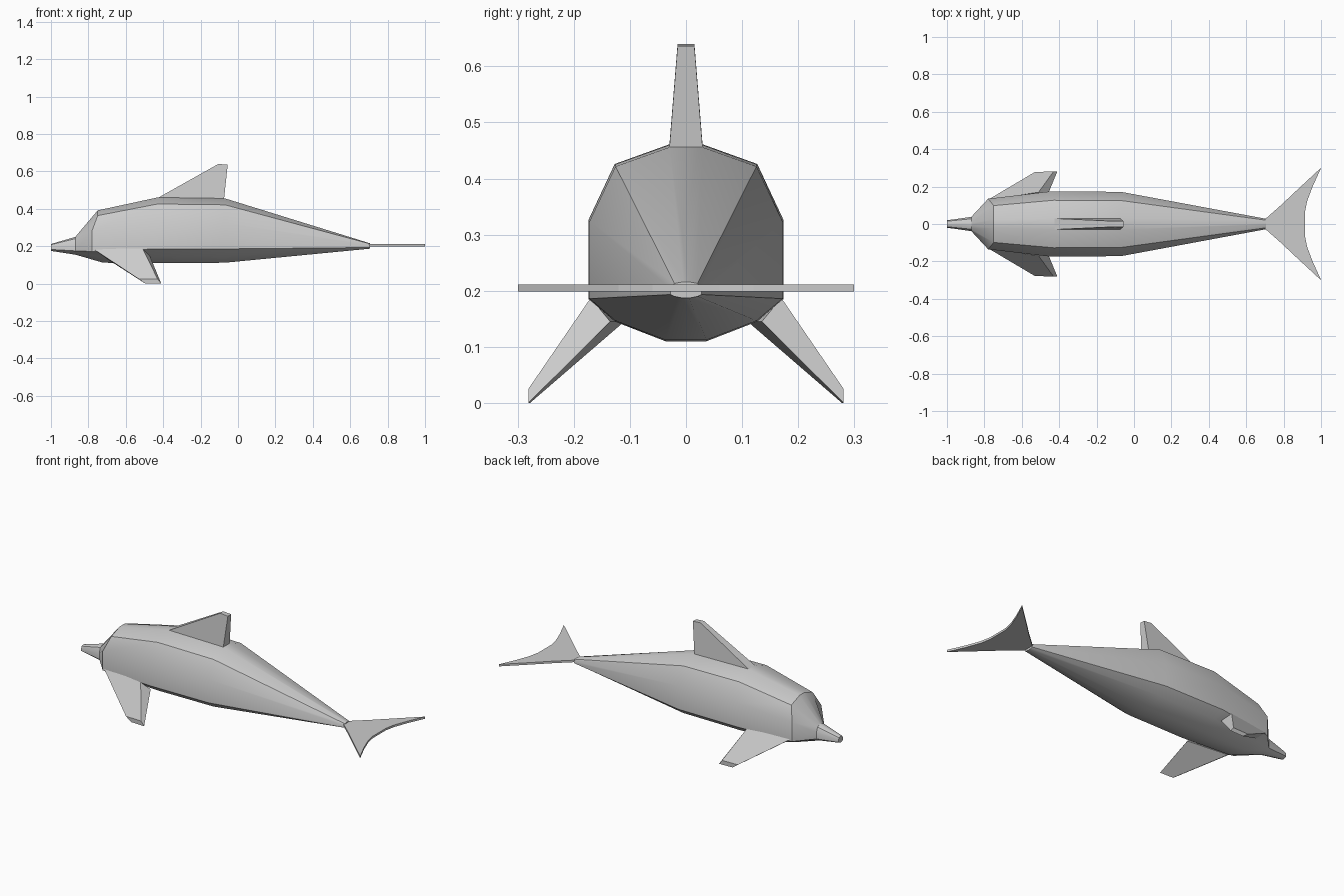
import bpy, bmesh

if "Cube" in bpy.data.objects:
    bpy.data.objects.remove(bpy.data.objects["Cube"])


def make(name, verts, faces):
    me = bpy.data.meshes.new(name)
    me.from_pydata(verts, [], faces)
    bm = bmesh.new()
    bm.from_mesh(me)
    bmesh.ops.recalc_face_normals(bm, faces=bm.faces)
    bm.to_mesh(me)
    bm.free()
    ob = bpy.data.objects.new(name, me)
    bpy.context.collection.objects.link(ob)
    return ob


def loft(name, rings):
    """Skin matching rings of points and cap both ends."""
    n = len(rings[0])
    verts = [p for r in rings for p in r]
    faces = [(i * n + j, i * n + (j + 1) % n, (i + 1) * n + (j + 1) % n, (i + 1) * n + j)
             for i in range(len(rings) - 1) for j in range(n)]
    faces += [tuple(range(n)), tuple(range(len(verts) - n, len(verts)))]
    return make(name, verts, faces)


# Body: half section (fraction of half width, fraction of height), top to bottom
section = [(0.17, 1), (0.73, 0.9), (1, 0.615), (1, 0.215), (0.73, 0.1), (0.21, 0)]
# x at top, x at side, x at bottom, half width, bottom z, top z
stations = [
    (-1.0, -1.0, -1.0, 0.02, 0.175, 0.212),
    (-0.87, -0.87, -0.87, 0.038, 0.155, 0.25),
    (-0.75, -0.78, -0.72, 0.135, 0.112, 0.392),
    (-0.43, -0.45, -0.43, 0.174, 0.11, 0.461),
    (-0.07, -0.07, -0.07, 0.172, 0.112, 0.456),
    (0.705, 0.705, 0.705, 0.028, 0.187, 0.216),
]
rings = []
for xt, xs, xb, w, lo, hi in stations:
    xcol = [xt, xt, xs, xs, xb, xb]
    half = [(x, w * a, lo + (hi - lo) * b) for x, (a, b) in zip(xcol, section)]
    rings.append(half + [(x, -y, z) for x, y, z in reversed(half)])
body = loft("body", rings)
bpy.context.view_layer.objects.active = body
body.select_set(True)
bpy.ops.object.shade_smooth_by_angle(angle=0.5)

# Dorsal fin: tapered block
loft("dorsal_fin", [
    [(-0.435, -0.03, 0.455), (-0.075, -0.03, 0.45), (-0.075, 0.03, 0.45), (-0.435, 0.03, 0.455)],
    [(-0.105, -0.015, 0.64), (-0.055, -0.015, 0.636), (-0.055, 0.015, 0.636), (-0.105, 0.015, 0.64)],
])

# Pectoral fins: swept blocks, base ring then tip ring
base = [(-0.78, 0.13, 0.19), (-0.51, 0.17, 0.187), (-0.47, 0.135, 0.145), (-0.72, 0.11, 0.145)]
tip = [(-0.53, 0.278, 0.025), (-0.43, 0.281, 0.025), (-0.41, 0.281, 0), (-0.495, 0.278, 0)]
for side, s in (("left", -1), ("right", 1)):
    loft(f"pectoral_fin_{side}", [[(x, s * y, z) for x, y, z in r] for r in (base, tip)])

# Tail fluke: thin crescent plate, built as strips across y
front = [(0.7, 0.025), (0.785, 0.1), (0.87, 0.18), (0.997, 0.298)]
back = [(0.913, 0.06), (0.925, 0.12), (0.955, 0.2), (1.0, 0.299)]
pairs = [(f, b) for f, b in zip(front, back)]
pairs = [((x, -y), (u, -v)) for (x, y), (u, v) in reversed(pairs)] + pairs
loft("tail_fluke", [
    [(f[0], f[1], 0.199), (b[0], b[1], 0.199), (b[0], b[1], 0.211), (f[0], f[1], 0.211)]
    for f, b in pairs
])
